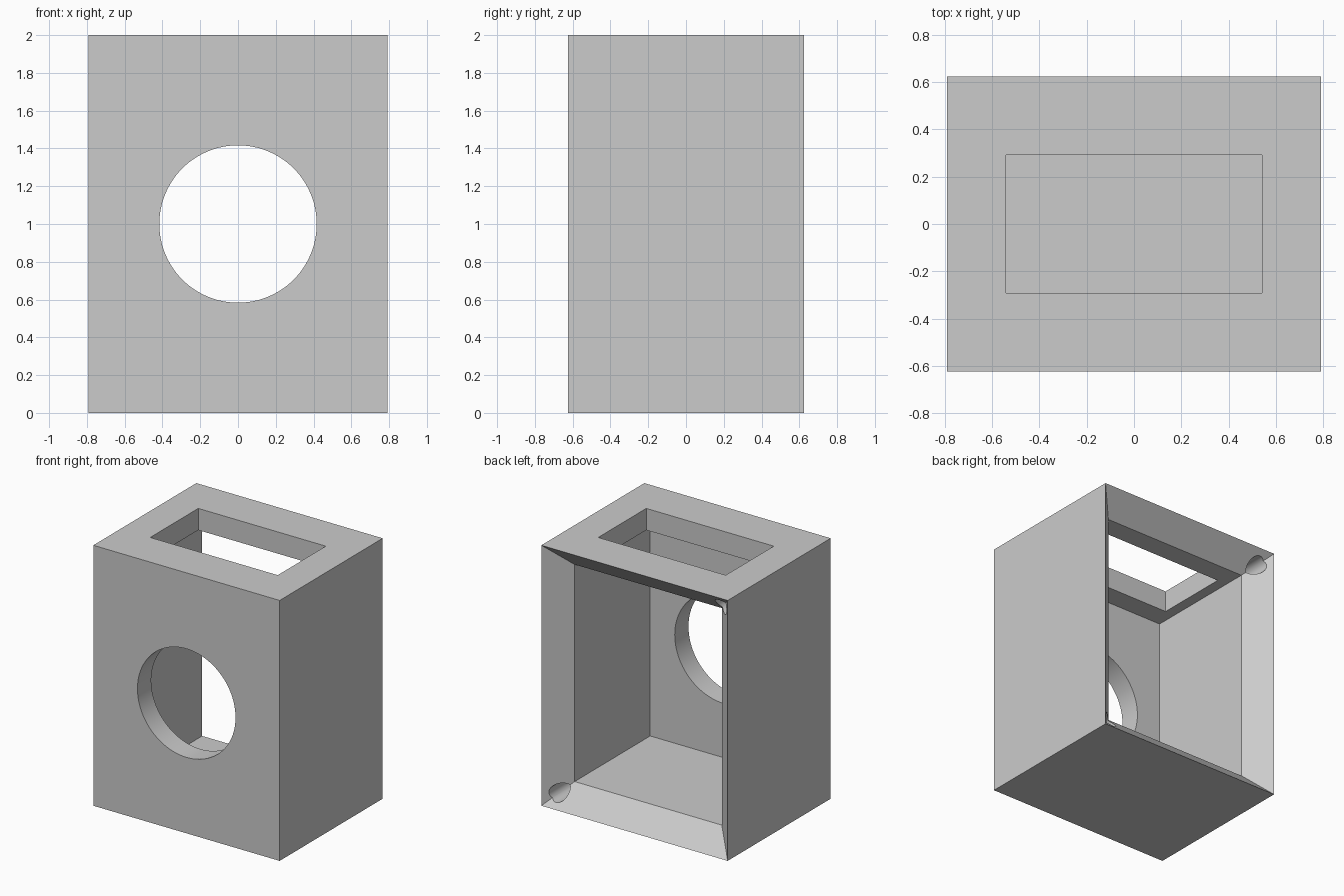
import bpy, bmesh, math
from mathutils import Matrix, Vector

old = bpy.data.objects.get("Cube")
if old:
    bpy.data.objects.remove(old, do_unlink=True)

U = 1 / 12                      # design unit
W, D, H = 19 * U, 15 * U, 2.0   # outer size
WALL = 2 * U

grey = bpy.data.materials.new("light_grey")
grey.use_nodes = True
grey.diffuse_color = (0.6, 0.6, 0.6, 1)
grey.node_tree.nodes["Principled BSDF"].inputs["Base Color"].default_value = (0.6, 0.6, 0.6, 1)


def make_object(name, bm):
    mesh = bpy.data.meshes.new(name)
    bmesh.ops.recalc_face_normals(bm, faces=bm.faces)
    bm.to_mesh(mesh)
    bm.free()
    mesh.materials.append(grey)
    obj = bpy.data.objects.new(name, mesh)
    bpy.context.collection.objects.link(obj)
    return obj


def box(name, size, centre):
    bm = bmesh.new()
    bmesh.ops.create_cube(bm, size=1)
    bmesh.ops.scale(bm, vec=size, verts=bm.verts)
    bmesh.ops.translate(bm, vec=centre, verts=bm.verts)
    return make_object(name, bm)


def cylinder_y(name, radius, length, centre, sides):
    bm = bmesh.new()
    turn = Matrix.Translation(centre) @ Matrix.Rotation(math.pi / 2, 4, "X")
    bmesh.ops.create_cone(bm, cap_ends=True, segments=sides, radius1=radius,
                          radius2=radius, depth=length, matrix=turn)
    return make_object(name, bm)


# Cabinet shell: bevelled open back leading into a hollow
bm = bmesh.new()
bmesh.ops.create_cube(bm, size=1)
bmesh.ops.scale(bm, vec=(W, D, H), verts=bm.verts)
bmesh.ops.translate(bm, vec=(0, 0, H / 2), verts=bm.verts)
back = max(bm.faces, key=lambda f: f.calc_center_median().y)
bm.normal_update()
bmesh.ops.inset_region(bm, faces=[back], thickness=WALL, depth=-WALL, use_even_offset=True)
hollow = bmesh.ops.extrude_discrete_faces(bm, faces=[back])["faces"][0]
bmesh.ops.translate(bm, vec=(0, -(D - 2 * WALL), 0), verts=hollow.verts)
cabinet = make_object("cabinet", bm)

# Front round opening, top window and two corner dowel holes
cutters = [
    cylinder_y("front_hole_cutter", 5 * U, 4 * U, Vector((0, -D / 2, H / 2)), 96),
    box("top_window_cutter", (13 * U, 7 * U, 4 * U), (0, 0, H)),
]
inset = 0.1
for side, z in ((1, inset), (-1, H - inset)):
    centre = Vector((side * (W / 2 - inset), D / 2, z))
    cutters.append(cylinder_y("dowel_hole_cutter", 0.0625, 0.9, centre, 32))

for cutter in cutters:
    cutter.hide_render = True
    mod = cabinet.modifiers.new(cutter.name, "BOOLEAN")
    mod.operation = "DIFFERENCE"
    mod.solver = "EXACT"
    mod.object = cutter

# Bake the cuts and drop the cutters
bpy.ops.object.select_all(action="DESELECT")
cabinet.select_set(True)
bpy.context.view_layer.objects.active = cabinet
for mod in list(cabinet.modifiers):
    bpy.ops.object.modifier_apply(modifier=mod.name)
for cutter in cutters:
    bpy.data.objects.remove(cutter, do_unlink=True)
bpy.ops.object.shade_smooth_by_angle(angle=math.radians(30))
